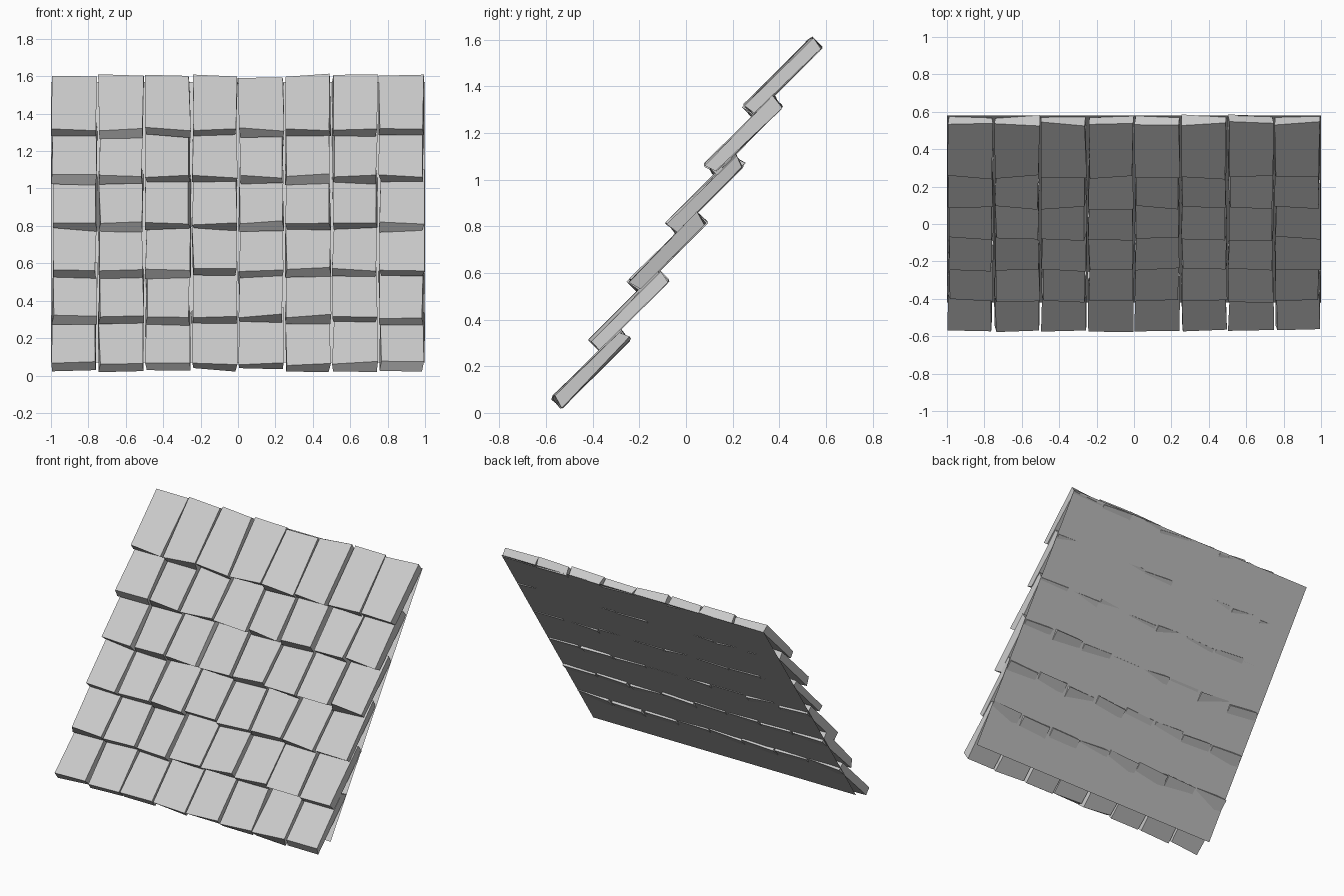
import bpy, bmesh, math, random
from mathutils import Matrix, Vector

if "Cube" in bpy.data.objects:
    bpy.data.objects.remove(bpy.data.objects["Cube"])

random.seed(7)
COLS, ROWS = 8, 6
WIDTH, LENGTH, THICK = 0.232, 0.405, 0.056
JITTER = Vector((0.008, 0.013, 0.008))


def add_object(name, bm):
    bmesh.ops.recalc_face_normals(bm, faces=bm.faces)
    mesh = bpy.data.meshes.new(name)
    bm.to_mesh(mesh)
    bm.free()
    obj = bpy.data.objects.new(name, mesh)
    bpy.context.collection.objects.link(obj)
    return obj


def add_shingle(bm, x, y, z):
    # slightly uneven box, lying at 45 degrees
    verts = bmesh.ops.create_cube(bm, size=1)["verts"]
    place = Matrix.Translation((x, y, z)) @ Matrix.Rotation(math.radians(45), 4, 'X')
    for v in verts:
        p = Vector((v.co.x * WIDTH, v.co.y * LENGTH, v.co.z * THICK))
        p += Vector([random.uniform(-j, j) for j in JITTER])
        v.co = place @ p


# thin roof sheet behind the shingles
bm = bmesh.new()
corners = [(-1, -0.42, 0.07), (1, -0.42, 0.07), (1, 0.58, 1.57), (-1, 0.58, 1.57)]
bm.faces.new([bm.verts.new(c) for c in corners])
add_object("roof_sheet", bm)

# overlapping rows of shingles
for r in range(ROWS):
    bm = bmesh.new()
    for c in range(COLS):
        add_shingle(bm, -0.875 + 0.25 * c, -0.408 + 0.164 * r, 0.19 + 0.25 * r)
    add_object(f"shingle_row_{r + 1}", bm)
